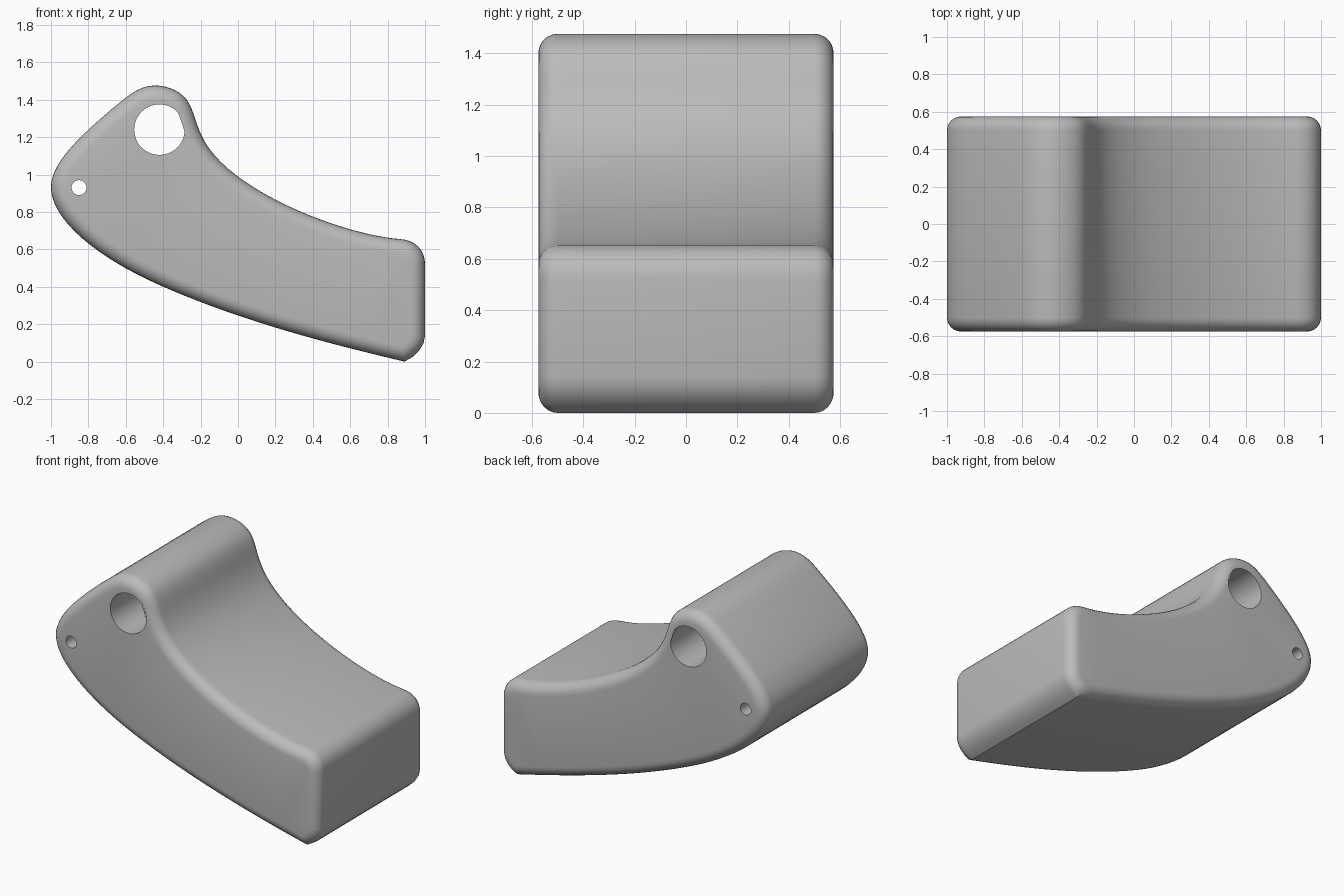
import bpy, bmesh, math
from mathutils import Vector

if "Cube" in bpy.data.objects:
    bpy.data.objects.remove(bpy.data.objects["Cube"])

HALF, R, STEPS = 0.575, 0.075, 6   # half depth, edge rounding radius, rounding steps

# Side outline in x, z: (segment count, handle, handle, end point)
start = (0.89, 0.0)
segments = [
    (4, (0.95, 0.025), (1.0, 0.08), (1.0, 0.14)),
    (1, (1.0, 0.25), (1.0, 0.4), (1.0, 0.52)),
    (8, (1.0, 0.60), (0.945, 0.65), (0.865, 0.655)),
    (24, (0.55, 0.68), (-0.06, 0.92), (-0.19, 1.2)),
    (6, (-0.225, 1.265), (-0.23, 1.32), (-0.26, 1.377)),
    (8, (-0.29, 1.44), (-0.37, 1.476), (-0.446, 1.476)),
    (8, (-0.54, 1.476), (-0.61, 1.40), (-0.687, 1.34)),
    (14, (-0.85, 1.2), (-1.0, 1.06), (-1.0, 0.933)),
    (16, (-1.0, 0.76), (-0.76, 0.56), (-0.42, 0.409)),
    (18, (-0.02, 0.232), (0.42, 0.11), start),
]
# Round through holes: centre and radius
holes = [((-0.42, 1.24), 0.135, 48), ((-0.85, 0.93), 0.04, 24)]


def outline():
    pts, p0 = [], Vector(start)
    for n, a, b, c in segments:
        a, b, c = Vector(a), Vector(b), Vector(c)
        for i in range(n):
            t = i / n
            s = 1 - t
            pts.append(s**3 * p0 + 3*s*s*t * a + 3*s*t*t * b + t**3 * c)
        p0 = c
    return pts


def inset(pts, d):
    """Move a counter-clockwise loop inwards with mitred corners."""
    out = []
    for i, p in enumerate(pts):
        e1 = (p - pts[i - 1]).normalized()
        e2 = (pts[(i + 1) % len(pts)] - p).normalized()
        n1, n2 = Vector((-e1.y, e1.x)), Vector((-e2.y, e2.x))
        out.append(p + (n1 + n2) * d / (1 + n1.dot(n2)))
    return out


bm = bmesh.new()


def ring(pts, y):
    return [bm.verts.new((p.x, y, p.y)) for p in pts]


def bridge(a, b):
    for i in range(len(a)):
        j = (i + 1) % len(a)
        bm.faces.new((a[i], a[j], b[j], b[i]))


# Rounded outer skin
base = outline()
angles = [math.pi / 2 * i / STEPS for i in range(STEPS + 1)]
sections = [(R * (1 - math.sin(t)), -HALF + R * (1 - math.cos(t))) for t in angles]
sections += [(d, -y) for d, y in reversed(sections)]
rings = [ring(inset(base, d), y) for d, y in sections]
for a, b in zip(rings, rings[1:]):
    bridge(a, b)

# Hole walls
fronts, backs = [rings[0]], [rings[-1]]
for c, r, n in holes:
    circle = [Vector(c) + r * Vector((math.cos(k * math.tau / n), math.sin(k * math.tau / n)))
              for k in range(n)]
    f, b = ring(circle, -HALF), ring(circle, HALF)
    bridge(f, b)
    fronts.append(f)
    backs.append(b)

# Flat side faces around the holes
for loops, facing in ((fronts, -1), (backs, 1)):
    edges = [bm.edges.get((l[i - 1], l[i])) for l in loops for i in range(len(l))]
    bmesh.ops.triangle_fill(bm, use_beauty=True, use_dissolve=False,
                            edges=edges, normal=(0, facing, 0))
bmesh.ops.recalc_face_normals(bm, faces=bm.faces[:])

mesh = bpy.data.meshes.new("curved_block")
bm.to_mesh(mesh)
bm.free()
body = bpy.data.objects.new("curved_block", mesh)
bpy.context.collection.objects.link(body)

grey = bpy.data.materials.new("plain_grey")
grey.diffuse_color = (0.5, 0.5, 0.5, 1)
grey.use_nodes = True
grey.node_tree.nodes["Principled BSDF"].inputs["Base Color"].default_value = grey.diffuse_color
mesh.materials.append(grey)

bpy.context.view_layer.objects.active = body
body.select_set(True)
bpy.ops.object.shade_smooth_by_angle(angle=math.radians(35))
